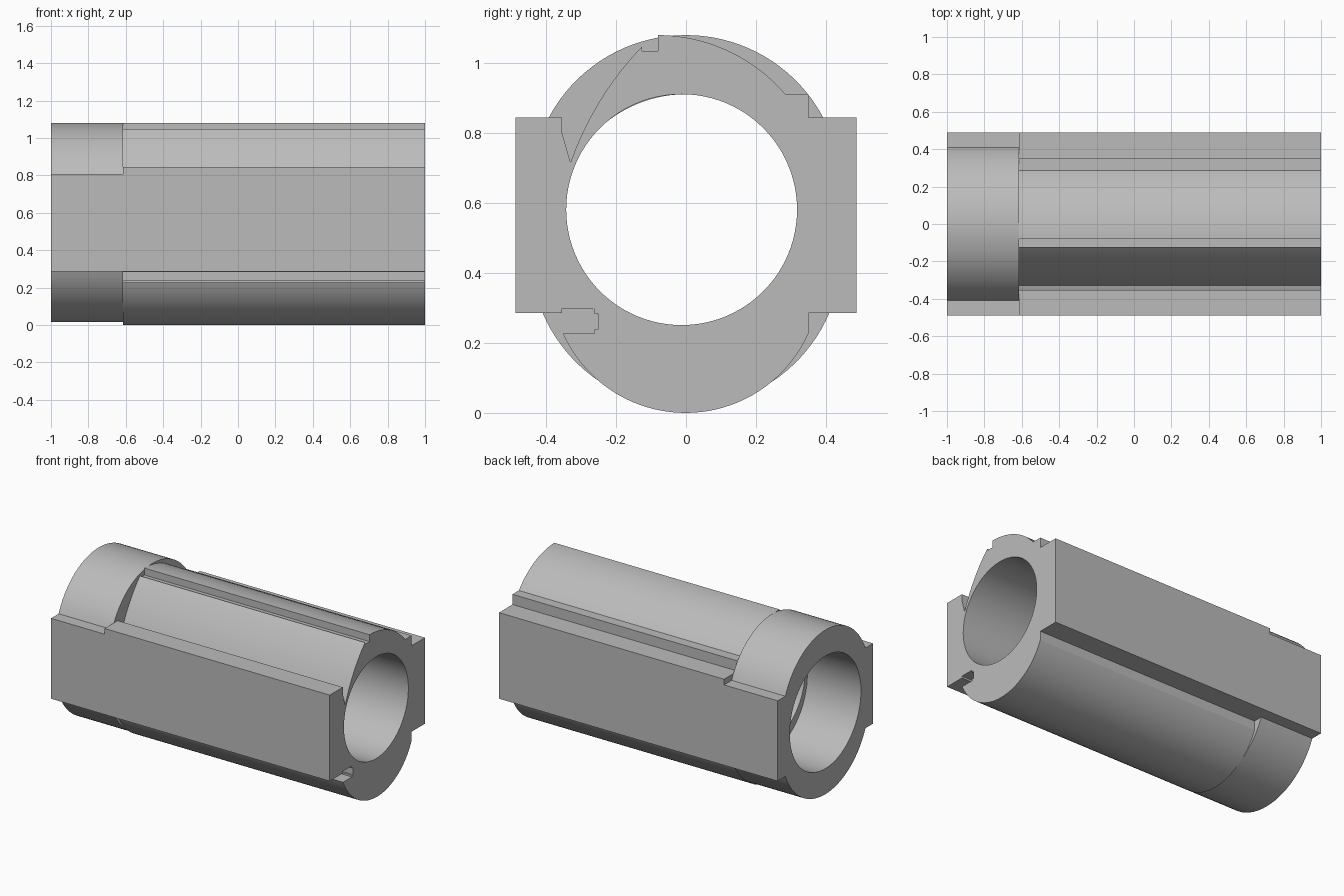
import bpy
import bmesh
import math
from mathutils import Vector

cube = bpy.data.objects.get("Cube")
if cube:
    bpy.data.objects.remove(cube, do_unlink=True)

GREY = (0.5, 0.5, 0.5, 1.0)
mat = bpy.data.materials.new("plain grey")
mat.use_nodes = True
mat.diffuse_color = GREY
mat.node_tree.nodes["Principled BSDF"].inputs["Base Color"].default_value = GREY


def arc(start, end, rise, steps=40):
    """Points of an arc from start to end, bulging left of travel by rise."""
    a, b = Vector(start), Vector(end)
    half = (b - a).length / 2
    along = (b - a).normalized()
    left = Vector((-along.y, along.x))
    radius = (half * half + rise * rise) / (2 * rise)
    centre = (a + b) / 2 + left * (rise - radius)
    sweep = math.atan2(half, radius - rise)
    points = []
    for i in range(steps + 1):
        t = sweep * (2 * i / steps - 1)
        points.append(centre + radius * (along * math.sin(t) + left * math.cos(t)))
    return points


def circle(y, z, radius, steps=96):
    return [(y + radius * math.cos(i * math.tau / steps),
             z + radius * math.sin(i * math.tau / steps)) for i in range(steps)]


def bored_prism(name, outline, bore, x_from, x_to):
    """Extrude a (y, z) outline with a round bore along x."""
    bm = bmesh.new()
    edges = []
    for loop in (outline, bore):
        verts = [bm.verts.new((x_from, p[0], p[1])) for p in loop]
        edges += [bm.edges.new((v, verts[i - 1])) for i, v in enumerate(verts)]
    bmesh.ops.triangle_fill(bm, use_beauty=True, edges=edges)
    result = bmesh.ops.extrude_face_region(bm, geom=bm.faces[:], use_keep_orig=True)
    moved = [g for g in result["geom"] if isinstance(g, bmesh.types.BMVert)]
    bmesh.ops.translate(bm, verts=moved, vec=(x_to - x_from, 0, 0))
    bmesh.ops.recalc_face_normals(bm, faces=bm.faces[:])
    mesh = bpy.data.meshes.new(name)
    bm.to_mesh(mesh)
    bm.free()
    mesh.materials.append(mat)
    obj = bpy.data.objects.new(name, mesh)
    bpy.context.collection.objects.link(obj)
    bpy.ops.object.select_all(action='DESELECT')
    obj.select_set(True)
    bpy.context.view_layer.objects.active = obj
    bpy.ops.object.shade_smooth_by_angle(angle=math.radians(20))
    return obj


SIDE, BASE, JOINT = 0.488, 0.286, -0.615

# Short collar: round above and below the flat-sided block
collar = [(-SIDE, BASE), (-SIDE, 0.807)]
collar += arc((-0.41, 0.807), (0.41, 0.807), 0.273)
collar += [(SIDE, 0.807), (SIDE, BASE)]
collar += arc((0.41, BASE), (-0.41, BASE), 0.271)
bored_prism("collar", collar, circle(0, 0.546, 0.365), -1, JOINT)

# Long body: relieved front shoulder, ridge, rear ledge, rounded belly
body = [(-SIDE, BASE), (-SIDE, 0.844), (-0.354, 0.844), (-0.354, 0.80)]
body += arc((-0.33, 0.716), (-0.126, 1.047), 0.021)
body += [(-0.126, 1.035), (-0.08, 1.035)]
body += arc((-0.08, 1.08), (0.285, 0.91), 0.044)
body += [(0.35, 0.91), (0.35, 0.844), (SIDE, 0.844), (SIDE, BASE), (0.35, BASE)]
body += arc((0.35, 0.227), (-0.352, 0.227), 0.227)
# Stepped groove under the front side
body += [(-0.262, 0.227), (-0.262, 0.238), (-0.252, 0.238), (-0.252, 0.284),
         (-0.263, 0.284), (-0.263, 0.298), (-0.354, 0.298), (-0.354, BASE)]
bored_prism("body", body, circle(-0.0125, 0.581, 0.33), JOINT, 1)
